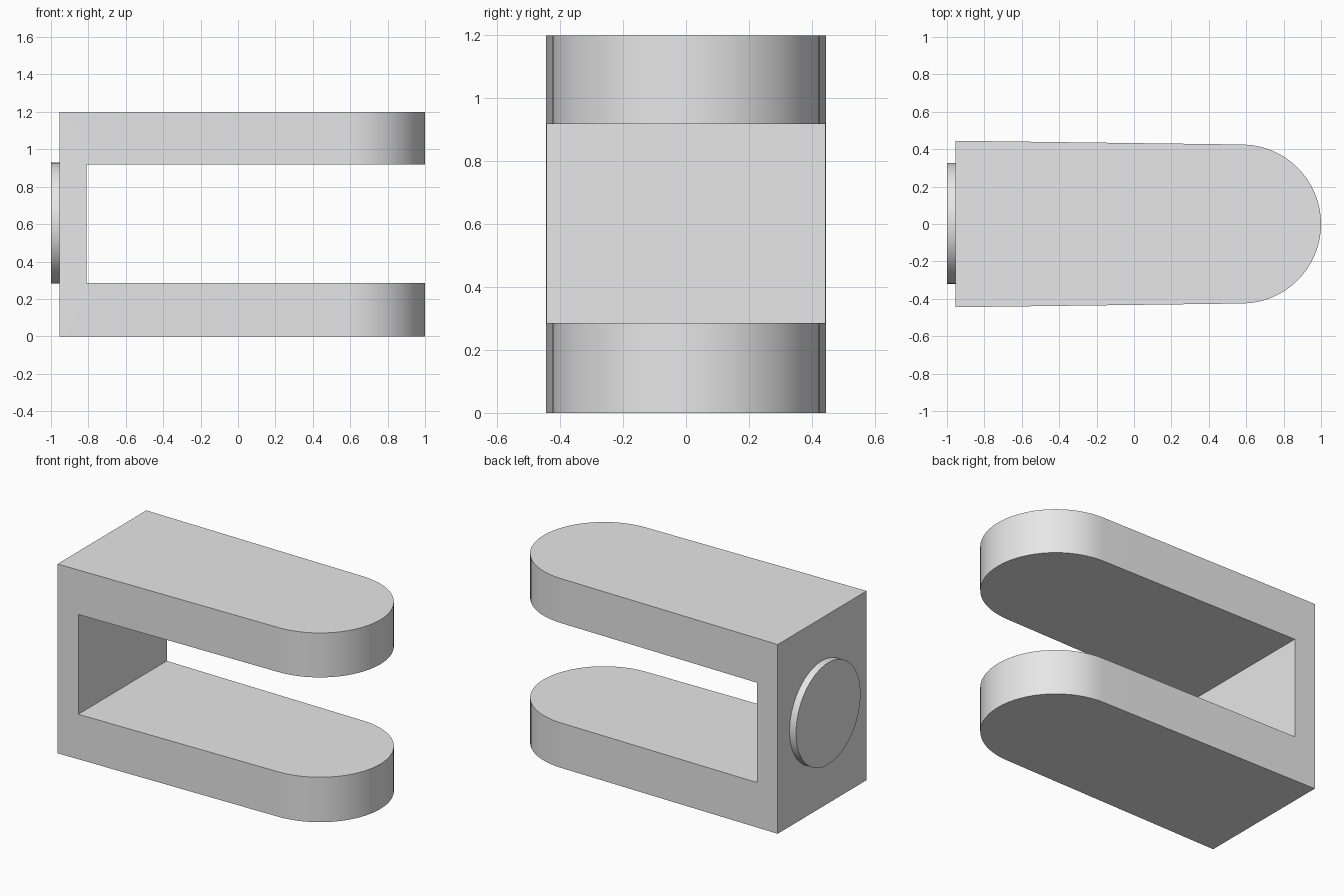
import bpy
import bmesh
from math import sin, cos, pi, radians
from mathutils import Matrix

default = bpy.data.objects.get("Cube")
if default:
    bpy.data.objects.remove(default, do_unlink=True)

# Single grey finish
grey = bpy.data.materials.new("plain_grey")
grey.use_nodes = True
grey.diffuse_color = (0.8, 0.8, 0.8, 1)
grey.node_tree.nodes["Principled BSDF"].inputs["Base Color"].default_value = grey.diffuse_color


def add_object(name, bm):
    bmesh.ops.recalc_face_normals(bm, faces=bm.faces)
    mesh = bpy.data.meshes.new(name)
    bm.to_mesh(mesh)
    bm.free()
    mesh.materials.append(grey)
    obj = bpy.data.objects.new(name, mesh)
    bpy.context.collection.objects.link(obj)
    return obj


def select_only(obj):
    bpy.ops.object.select_all(action='DESELECT')
    obj.select_set(True)
    bpy.context.view_layer.objects.active = obj


def smooth(obj):
    select_only(obj)
    bpy.ops.object.shade_smooth_by_angle(angle=radians(30))


BACK, HEIGHT = -0.955, 1.2
HALF_WIDTH, NOSE_RADIUS, NOSE_X = 0.445, 0.425, 0.575
SLOT_X, SLOT_LOW, SLOT_HIGH = -0.81, 0.285, 0.918
STEPS = 32

# Fork body: slightly tapered plan with a round nose, extruded upward
outline = [(BACK, -HALF_WIDTH)]
for i in range(STEPS + 1):
    a = -pi / 2 + pi * i / STEPS
    outline.append((NOSE_X + NOSE_RADIUS * cos(a), NOSE_RADIUS * sin(a)))
outline.append((BACK, HALF_WIDTH))

bm = bmesh.new()
base = bm.faces.new([bm.verts.new((x, y, 0)) for x, y in outline])
top = bmesh.ops.extrude_face_region(bm, geom=[base])["geom"]
bmesh.ops.translate(bm, vec=(0, 0, HEIGHT),
                    verts=[v for v in top if isinstance(v, bmesh.types.BMVert)])
body = add_object("fork_body", bm)

# Slot between the two arms
bm = bmesh.new()
length = 2
slot = Matrix.Translation((SLOT_X + length / 2, 0, (SLOT_LOW + SLOT_HIGH) / 2))
slot = slot @ Matrix.Diagonal((length, 2, SLOT_HIGH - SLOT_LOW, 1))
bmesh.ops.create_cube(bm, size=1, matrix=slot)
cutter = add_object("slot_cutter", bm)
cutter.hide_render = True

cut = body.modifiers.new("slot", 'BOOLEAN')
cut.operation = 'DIFFERENCE'
cut.solver = 'EXACT'
cut.object = cutter
select_only(body)
bpy.ops.object.modifier_apply(modifier=cut.name)
bpy.data.objects.remove(cutter, do_unlink=True)
smooth(body)

# Round boss on the closed end
bm = bmesh.new()
depth = 0.055
place = Matrix.Translation((-1 + depth / 2, 0.003, 0.605)) @ Matrix.Rotation(pi / 2, 4, 'Y')
bmesh.ops.create_cone(bm, cap_ends=True, segments=64, radius1=0.323, radius2=0.323,
                      depth=depth, matrix=place)
smooth(add_object("end_boss", bm))
